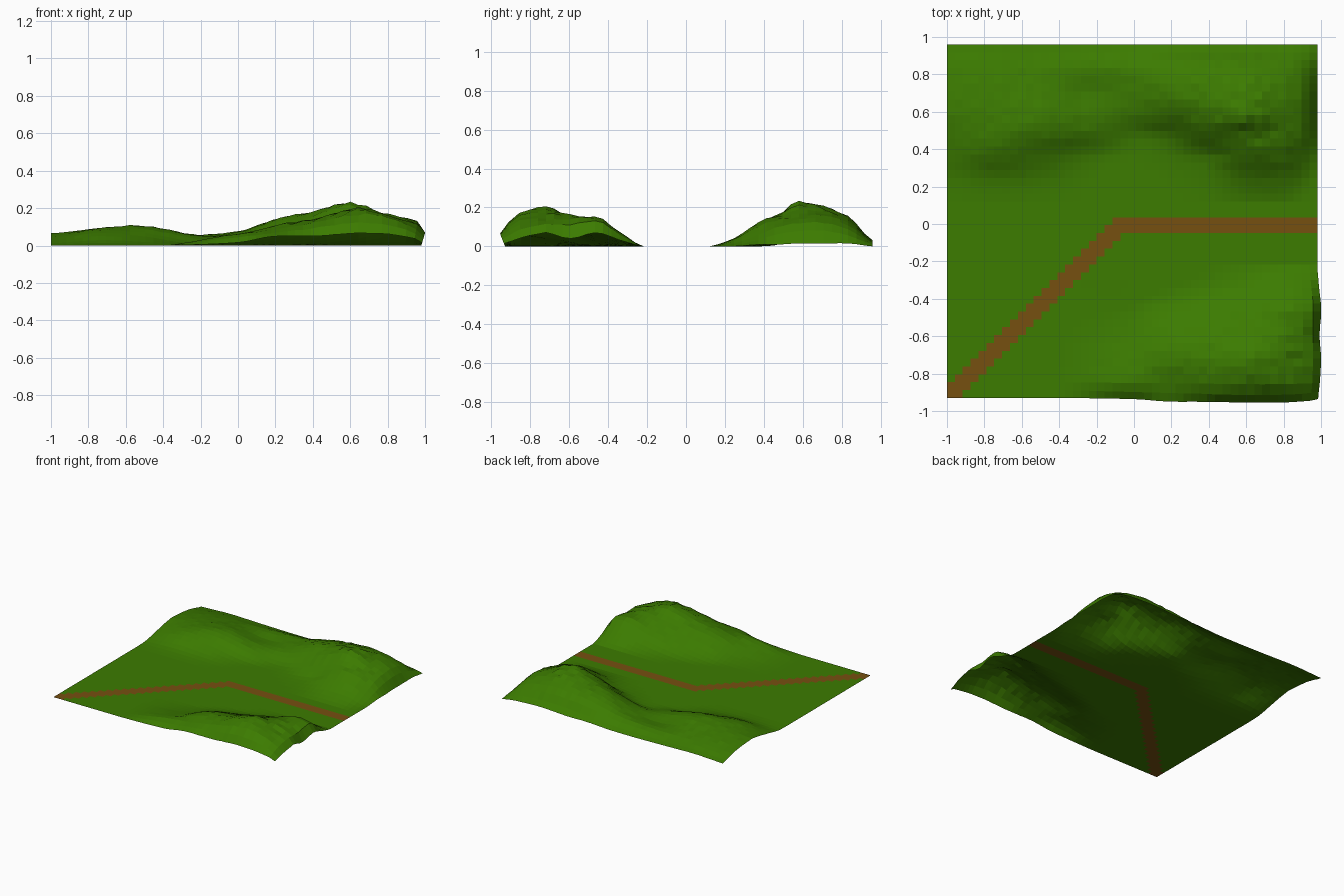
import bpy, bmesh, random
from mathutils import Vector

if "Cube" in bpy.data.objects:
    bpy.data.objects.remove(bpy.data.objects["Cube"])

NX, NY = 47, 45
X0, X1, Y0, Y1 = -1.0, 0.98, -0.93, 0.96
random.seed(4)

# Hill heights in hundredths, one row per y station
BACK_X = [-1, -.75, -.5, -.25, 0, .2, .4, .6, .8, .92, .98]
BACK = {
    .12: [0] * 11,
    .25: [.5, 1.5, 1, 0, 0, 0, 1, 4, 4, 1, 0],
    .38: [3, 7, 5, 1, 0, 1, 4, 12, 11, 5, 1],
    .48: [5, 9, 9.5, 5, 1, 4, 12, 16.5, 14, 9, 1],
    .58: [6.5, 9, 10.5, 6, 5, 11, 17, 23, 16, 10.5, 1.5],
    .70: [6, 8, 8, 4.5, 7, 14, 18, 20.5, 16, 11, 1.5],
    .84: [4, 5.5, 5, 5.5, 7, 11, 14, 15, 12.5, 7.5, 1.5],
    .96: [1, 2, 1.5, 1, 1, 2, 2, 3, 2.5, 1.5, 0],
}
FRONT_X = [-.4, 0, .2, .4, .65, .82, .93, .98]
FRONT = {
    -.93: [0, 1.5, 5, 5, 6.5, 6, 4, 1.5],
    -.86: [0, 6, 8, 12, 16, 14, 9, 4],
    -.72: [0, 4.5, 11, 14, 20, 16, 12, 7],
    -.60: [0, 2, 8, 11, 15, 16, 12, 4],
    -.45: [0, 0, 2, 5, 10, 14.5, 14, 7],
    -.35: [0, 0, 0, 1, 4, 8, 7, 3.5],
    -.22: [0] * 8,
}


def locate(stations, v):
    """Return segment index and position inside it."""
    v = min(max(v, stations[0]), stations[-1])
    for i in range(len(stations) - 1):
        if v <= stations[i + 1]:
            return i, (v - stations[i]) / (stations[i + 1] - stations[i])


def spline(vals, i, t):
    """Smooth curve through evenly indexed values."""
    a, b = vals[max(i - 1, 0)], vals[i]
    c, d = vals[i + 1], vals[min(i + 2, len(vals) - 1)]
    return b + .5 * t * (c - a + t * (2*a - 5*b + 4*c - d + t * (3*(b - c) + d - a)))


def hill(xs, table, x, y):
    i, t = locate(xs, x)
    column = [spline(row, i, t) for row in table.values()]
    j, u = locate(list(table), y)
    return max(0, spline(column, j, u)) / 100


def material(name, color):
    m = bpy.data.materials.new(name)
    m.diffuse_color = color
    m.use_nodes = True
    m.node_tree.nodes["Principled BSDF"].inputs["Base Color"].default_value = m.diffuse_color
    return m


# Terrain sheet: hills on both sides of a flat valley
bm = bmesh.new()
grid = []
for j in range(NY + 1):
    y = Y0 + (Y1 - Y0) * j / NY
    row = []
    for i in range(NX + 1):
        x = X0 + (X1 - X0) * i / NX
        z = hill(BACK_X, BACK, x, y) if y > 0 else hill(FRONT_X, FRONT, x, y)
        z *= 1 + random.uniform(-.035, .035)
        # front hill bulges slightly past the tile edges
        dx = dy = 0
        if y < 0:
            dx = .3 * z * max(0, 1 - (X1 - x) / .1)
            dy = -.4 * z * max(0, 1 - (y - Y0) / .1)
        row.append(bm.verts.new(Vector((x + min(dx, .02), y + max(dy, -.025), z))))
    grid.append(row)

# Faces; the dirt path runs diagonally, then straight to the right
for j in range(NY):
    for i in range(NX):
        f = bm.faces.new((grid[j][i], grid[j][i+1], grid[j+1][i+1], grid[j+1][i]))
        diagonal = j < 22 and abs(i - j) <= 1
        straight = j in (21, 22) and i >= 21
        f.material_index = int(diagonal or straight)

mesh = bpy.data.meshes.new("terrain")
bm.to_mesh(mesh)
bm.free()
mesh.materials.append(material("grass", (.045, .2, 0, 1)))
mesh.materials.append(material("dirt", (.18, .08, .005, 1)))
terrain = bpy.data.objects.new("terrain", mesh)
bpy.context.collection.objects.link(terrain)
